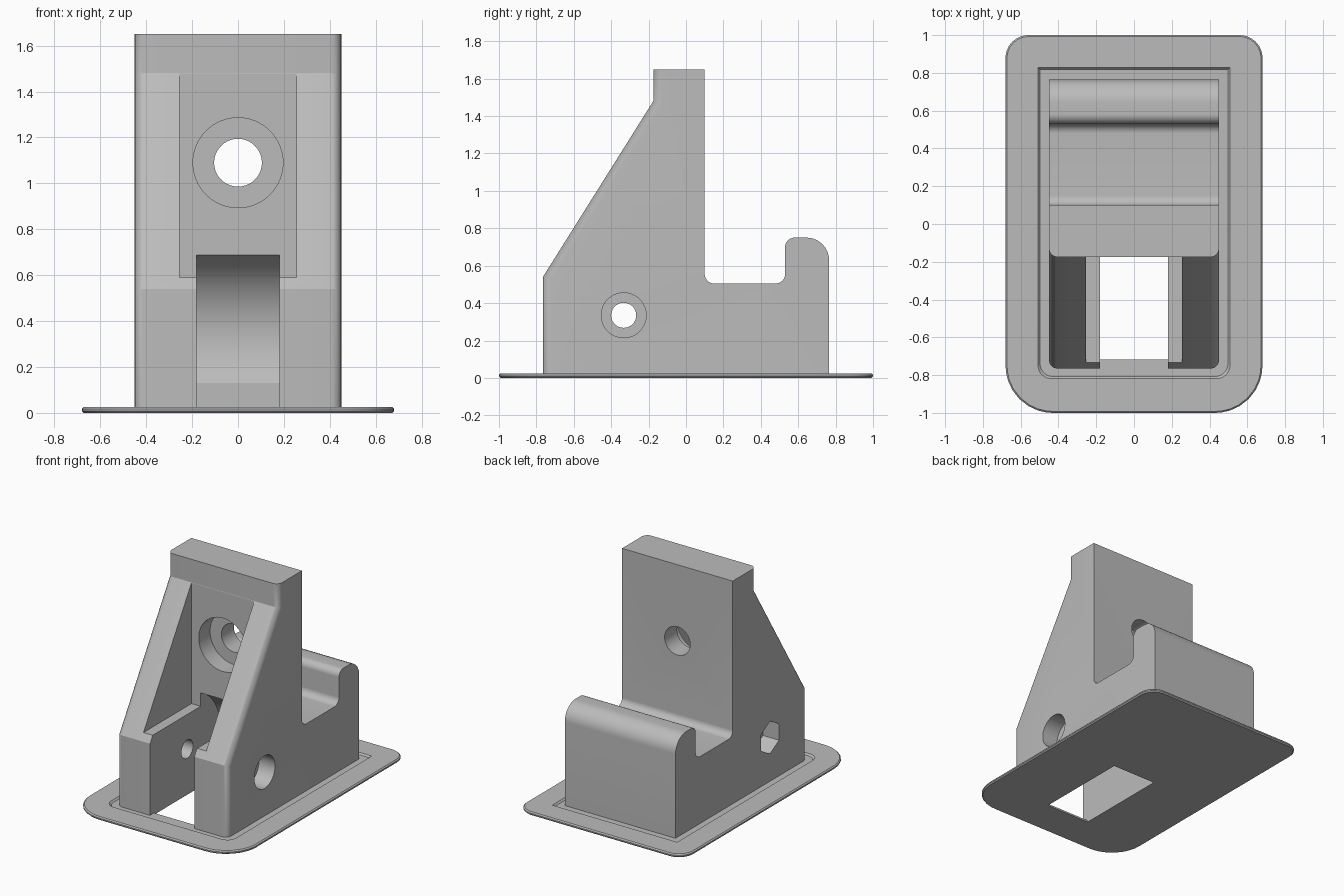
import bpy, bmesh, math
from mathutils import Vector, Matrix

cube = bpy.data.objects.get("Cube")
if cube:
    bpy.data.objects.remove(cube, do_unlink=True)

grey = bpy.data.materials.new("plain_grey")
grey.use_nodes = True
grey.diffuse_color = (0.5, 0.5, 0.5, 1)
for node in grey.node_tree.nodes:
    if node.type == 'BSDF_PRINCIPLED':
        node.inputs["Base Color"].default_value = (0.5, 0.5, 0.5, 1)
        node.inputs["Roughness"].default_value = 0.6


def to_object(name, bm):
    bmesh.ops.recalc_face_normals(bm, faces=bm.faces)
    mesh = bpy.data.meshes.new(name)
    bm.to_mesh(mesh)
    bm.free()
    mesh.materials.append(grey)
    ob = bpy.data.objects.new(name, mesh)
    bpy.context.collection.objects.link(ob)
    return ob


def rounded(corners, steps=8):
    """Outline from (u, v, radius) corners, each radius filleted."""
    out = []
    for i, (u, v, r) in enumerate(corners):
        p = Vector((u, v))
        if r == 0:
            out.append(p)
            continue
        a = (Vector(corners[i - 1][:2]) - p).normalized()
        b = (Vector(corners[(i + 1) % len(corners)][:2]) - p).normalized()
        half = a.angle(b) / 2
        t = r / math.tan(half)
        c = p + (a + b).normalized() * (r / math.sin(half))
        start, end = p + a * t - c, p + b * t - c
        out += [c + start.lerp(end, k / steps).normalized() * r
                for k in range(steps + 1)]
    return out


def prism(outline, place, low, high):
    """Extrude an outline; place(p, h) maps it into space."""
    bm = bmesh.new()
    lo = [bm.verts.new(place(p, low)) for p in outline]
    hi = [bm.verts.new(place(p, high)) for p in outline]
    bm.faces.new(lo)
    bm.faces.new(hi)
    n = len(outline)
    for i in range(n):
        j = (i + 1) % n
        bm.faces.new((lo[i], lo[j], hi[j], hi[i]))
    bmesh.ops.recalc_face_normals(bm, faces=bm.faces)
    return bm


def box(x0, x1, y0, y1, z0, z1):
    square = [Vector(c) for c in ((x0, y0), (x1, y0), (x1, y1), (x0, y1))]
    return to_object("cutter", prism(square, lambda p, h: (p.x, p.y, h), z0, z1))


def bore(axis, centre, radius, depth, sides=64):
    bm = bmesh.new()
    turn = (Matrix.Rotation(math.pi / 2, 4, 'Y') if axis == 'X'
            else Matrix.Rotation(math.pi / 2, 4, 'X'))
    spin = Matrix.Rotation(math.pi / 2, 4, 'Z')
    bmesh.ops.create_cone(bm, cap_ends=True, segments=sides, radius1=radius,
                          radius2=radius, depth=depth,
                          matrix=Matrix.Translation(centre) @ turn @ spin)
    return to_object("cutter", bm)


def select_only(ob):
    bpy.ops.object.select_all(action='DESELECT')
    ob.select_set(True)
    bpy.context.view_layer.objects.active = ob


def cut(ob, cutters):
    select_only(ob)
    for c in cutters:
        mod = ob.modifiers.new("cut", 'BOOLEAN')
        mod.operation = 'DIFFERENCE'
        mod.solver = 'EXACT'
        mod.object = c
        bpy.ops.object.modifier_apply(modifier=mod.name)
        bpy.data.objects.remove(c, do_unlink=True)


def finish(ob):
    select_only(ob)
    bpy.ops.object.shade_smooth_by_angle(angle=math.radians(28))


def flat(p, h):
    return (p.x, p.y, h)


# Base plate with softened rim
plate_outline = rounded([(-0.68, -1, 0.25), (0.68, -1, 0.25),
                         (0.68, 1, 0.12), (-0.68, 1, 0.12)])
bm = prism(plate_outline, flat, 0, 0.025)
rim = [e for e in bm.edges if abs(e.verts[0].co.z - e.verts[1].co.z) < 1e-5]
bmesh.ops.bevel(bm, geom=rim, offset=0.008, segments=1, affect='EDGES')
base_plate = to_object("base_plate", bm)

# Shallow tapered recess around the body, and the wheel opening
recess_outline = rounded([(-0.51, -0.82, 0.07), (0.51, -0.82, 0.07),
                          (0.51, 0.83, 0), (-0.51, 0.83, 0)])
bm = prism(recess_outline, flat, 0.013, 0.027)
for v in bm.verts:
    if v.co.z < 0.02:
        v.co.x *= 0.975
        v.co.y *= 0.985
recess = to_object("cutter", bm)
cut(base_plate, [recess, box(-0.18, 0.18, -0.718, 0, -0.1, 0.1)])
finish(base_plate)

# Bracket body: side profile with upright, channel and rear hook
W = 0.45
profile = rounded([(-0.765, 0.005, 0), (0.765, 0.005, 0), (0.765, 0.75, 0.12),
                   (0.53, 0.75, 0.05), (0.53, 0.505, 0.05), (0.1, 0.505, 0.05),
                   (0.1, 1.65, 0), (-0.175, 1.65, 0), (-0.175, 1.48, 0),
                   (-0.765, 0.54, 0)])
bm = prism(profile, lambda p, h: (h, p.x, p.y), -W, W)
front_edges = [e for e in bm.edges
               if all(v.co.y < -0.17 for v in e.verts)
               and abs(e.verts[0].co.x - e.verts[1].co.x) < 1e-5]
bmesh.ops.bevel(bm, geom=front_edges, offset=0.045, segments=6,
                profile=0.5, affect='EDGES')
bracket = to_object("bracket_body", bm)

axle_y, axle_z, mount_z = -0.333, 0.335, 1.09
cut(bracket, [
    # Pocket between the sloping ribs
    box(-0.255, 0.255, -1, -0.176, 0.59, 1.6),
    # Wheel slot: open front, curved back, straight foot
    bore('X', (0, axle_y, axle_z), 0.387, 0.36, 96),
    box(-0.18, 0.18, -1, axle_y, -0.1, 0.8),
    box(-0.18, 0.18, -0.9, 0, -0.1, 0.13),
    # Axle hole, round seat on one side and hexagonal seat on the other
    bore('X', (0, axle_y, axle_z), 0.067, 2, 48),
    bore('X', (W, axle_y, axle_z), 0.12, 0.26, 48),
    bore('X', (-W, axle_y, axle_z), 0.12, 0.26, 6),
    # Mounting hole with counterbore
    bore('Y', (0, 0, mount_z), 0.104, 1),
    bore('Y', (0, -0.175, mount_z), 0.196, 0.26),
])
finish(bracket)
